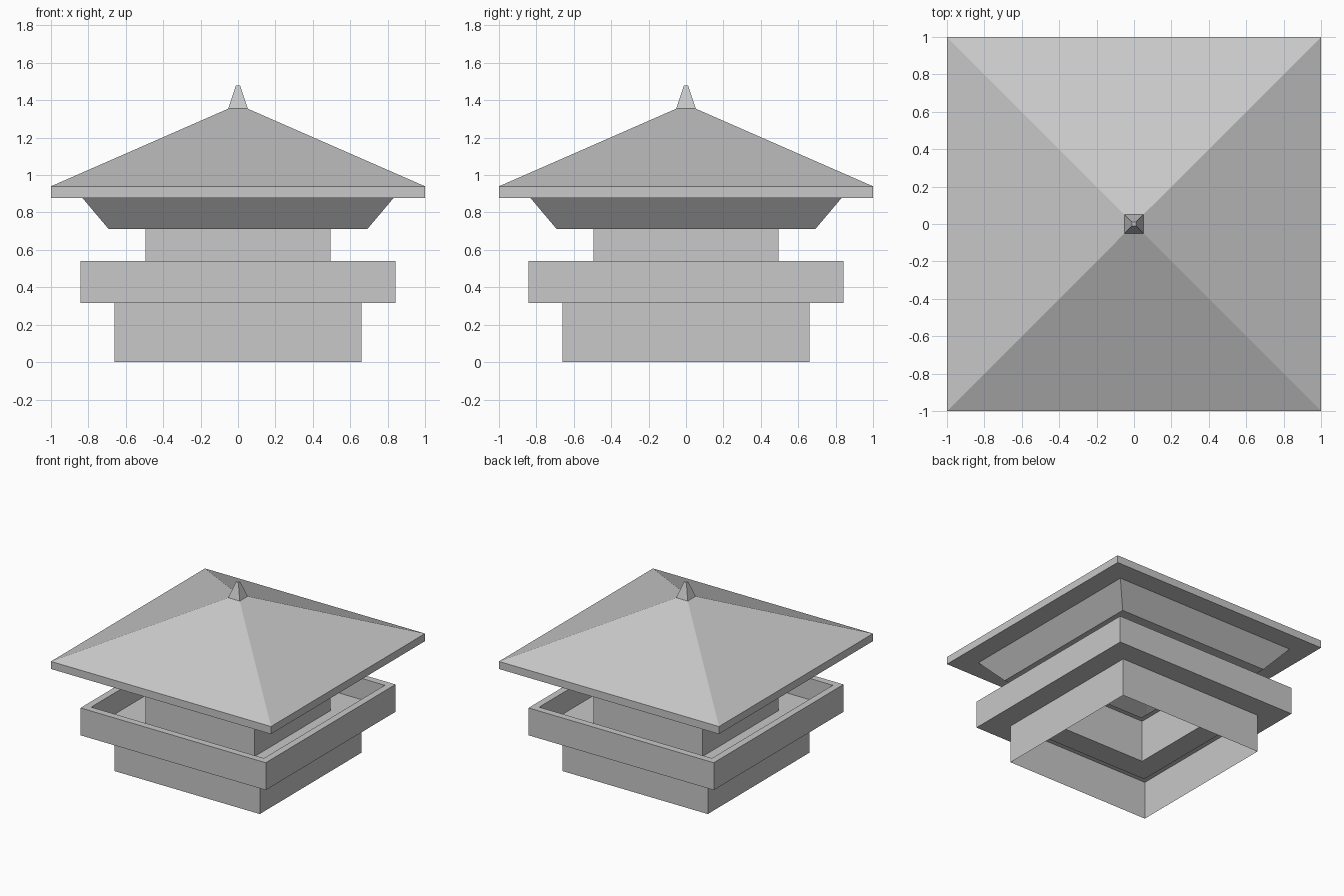
import bpy
import bmesh

# Remove the default cube only
cube = bpy.data.objects.get("Cube")
if cube:
    bpy.data.objects.remove(cube, do_unlink=True)

# Single flat colour
grey = bpy.data.materials.new("plain_grey")
grey.use_nodes = True
COLOUR = (0.58, 0.58, 0.58, 1.0)
grey.diffuse_color = COLOUR
grey.node_tree.nodes["Principled BSDF"].inputs["Base Color"].default_value = COLOUR


def square_shell(name, profile, cap=False):
    """Sweep a (half width, height) profile around a square plan."""
    bm = bmesh.new()
    rings = []
    for half, z in profile:
        corners = [(-1, -1), (1, -1), (1, 1), (-1, 1)]
        rings.append([bm.verts.new((sx * half, sy * half, z)) for sx, sy in corners])
    for low, high in zip(rings, rings[1:]):
        for i in range(4):
            j = (i + 1) % 4
            bm.faces.new((low[i], low[j], high[j], high[i]))
    if cap:
        bm.faces.new(rings[-1])
    mesh = bpy.data.meshes.new(name)
    bm.to_mesh(mesh)
    bm.free()
    mesh.materials.append(grey)
    obj = bpy.data.objects.new(name, mesh)
    bpy.context.collection.objects.link(obj)
    return obj


BALCONY_Z, FLOOR_Z, RIM_Z = 0.315, 0.365, 0.54
SOFFIT_Z, EAVE_Z, ROOF_EDGE_Z, PEAK_Z = 0.712, 0.878, 0.94, 1.355
ROOM = 0.495

# Open-bottomed base walls
square_shell("base_walls", [(0.66, 0), (0.66, BALCONY_Z)])

# Balcony: underside, parapet, rim and sunken floor
square_shell("balcony", [(0.62, BALCONY_Z), (0.842, BALCONY_Z), (0.842, RIM_Z),
                         (0.785, RIM_Z), (0.785, FLOOR_Z), (ROOM, FLOOR_Z)])

# Upper room walls
square_shell("room_walls", [(ROOM, FLOOR_Z), (ROOM, SOFFIT_Z)])

# Flared support under the eaves
square_shell("eave_support", [(0.455, SOFFIT_Z), (0.692, SOFFIT_Z), (0.832, EAVE_Z)])

# Roof with eave underside, edge band and slopes
square_shell("roof", [(0.8, EAVE_Z), (1, EAVE_Z), (1, ROOF_EDGE_Z), (0.052, PEAK_Z)])

# Finial on the peak
square_shell("finial", [(0.052, PEAK_Z), (0.011, 1.48)], cap=True)
